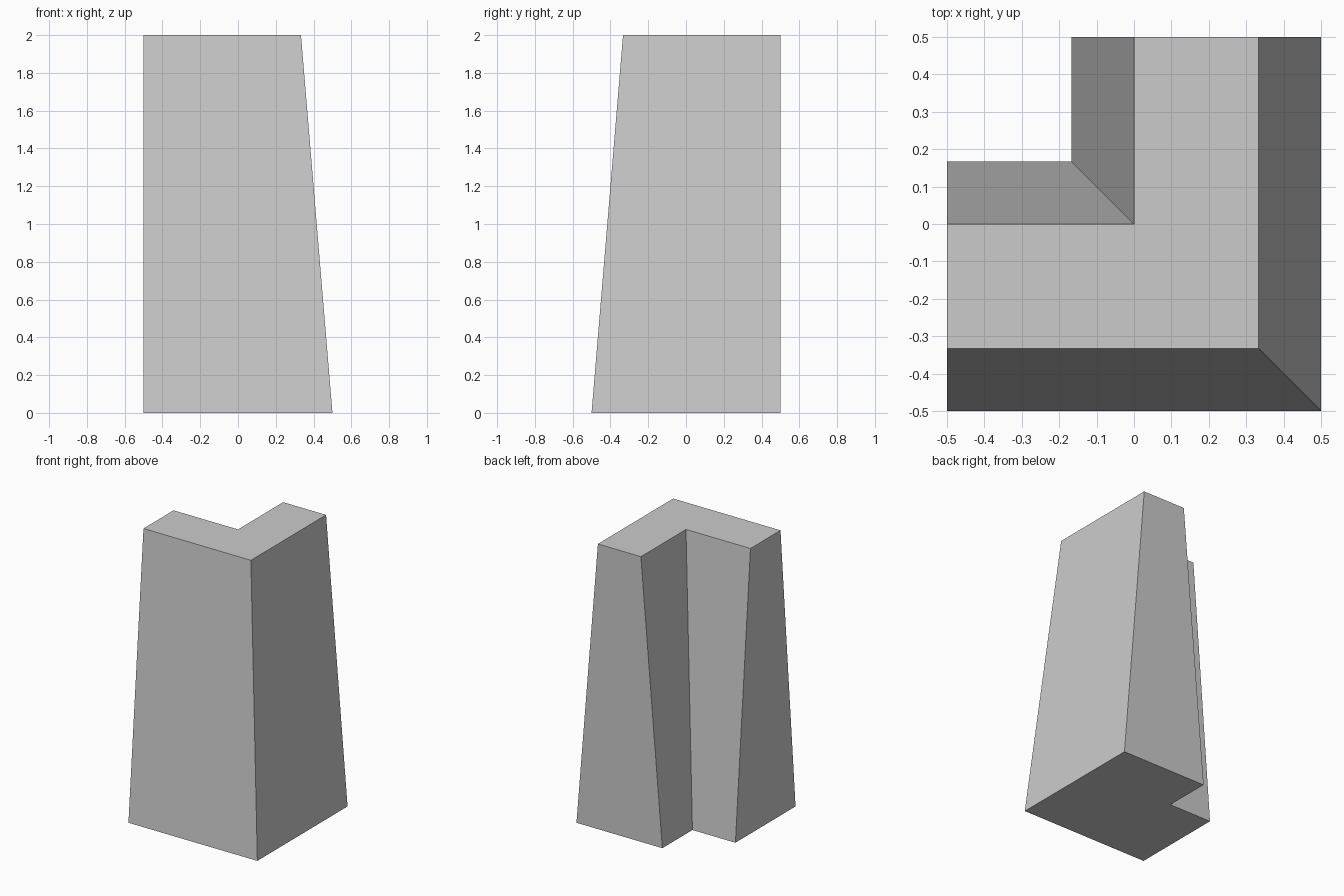
import bpy
import bmesh

cube = bpy.data.objects.get("Cube")
if cube:
    bpy.data.objects.remove(cube, do_unlink=True)

HEIGHT = 2.0
EDGE = 0.5      # straight left and back limits of the wall ends
THIRD = 1 / 3
SIXTH = 1 / 6


def l_profile(bm, z, outer, inner):
    """L-shaped ring: outer corner at (outer, -outer), inner at (inner, -inner)."""
    points = [(-EDGE, -outer), (outer, -outer), (outer, EDGE),
              (inner, EDGE), (inner, -inner), (-EDGE, -inner)]
    return [bm.verts.new((x, y, z)) for x, y in points]


# Plain grey
grey = bpy.data.materials.new("plain_grey")
grey.use_nodes = True
colour = (0.6, 0.6, 0.6, 1.0)
grey.diffuse_color = colour
grey.node_tree.nodes["Principled BSDF"].inputs["Base Color"].default_value = colour

# Tapered corner wall: wide L at the base, narrower L at the top
bm = bmesh.new()
base = l_profile(bm, 0.0, EDGE, -SIXTH)
top = l_profile(bm, HEIGHT, THIRD, 0.0)
bm.faces.new(base[::-1])
bm.faces.new(top)
for i in range(len(base)):
    j = (i + 1) % len(base)
    bm.faces.new((base[i], base[j], top[j], top[i]))
bmesh.ops.recalc_face_normals(bm, faces=bm.faces)

mesh = bpy.data.meshes.new("corner_wall")
bm.to_mesh(mesh)
bm.free()
mesh.materials.append(grey)
wall = bpy.data.objects.new("corner_wall", mesh)
bpy.context.collection.objects.link(wall)
